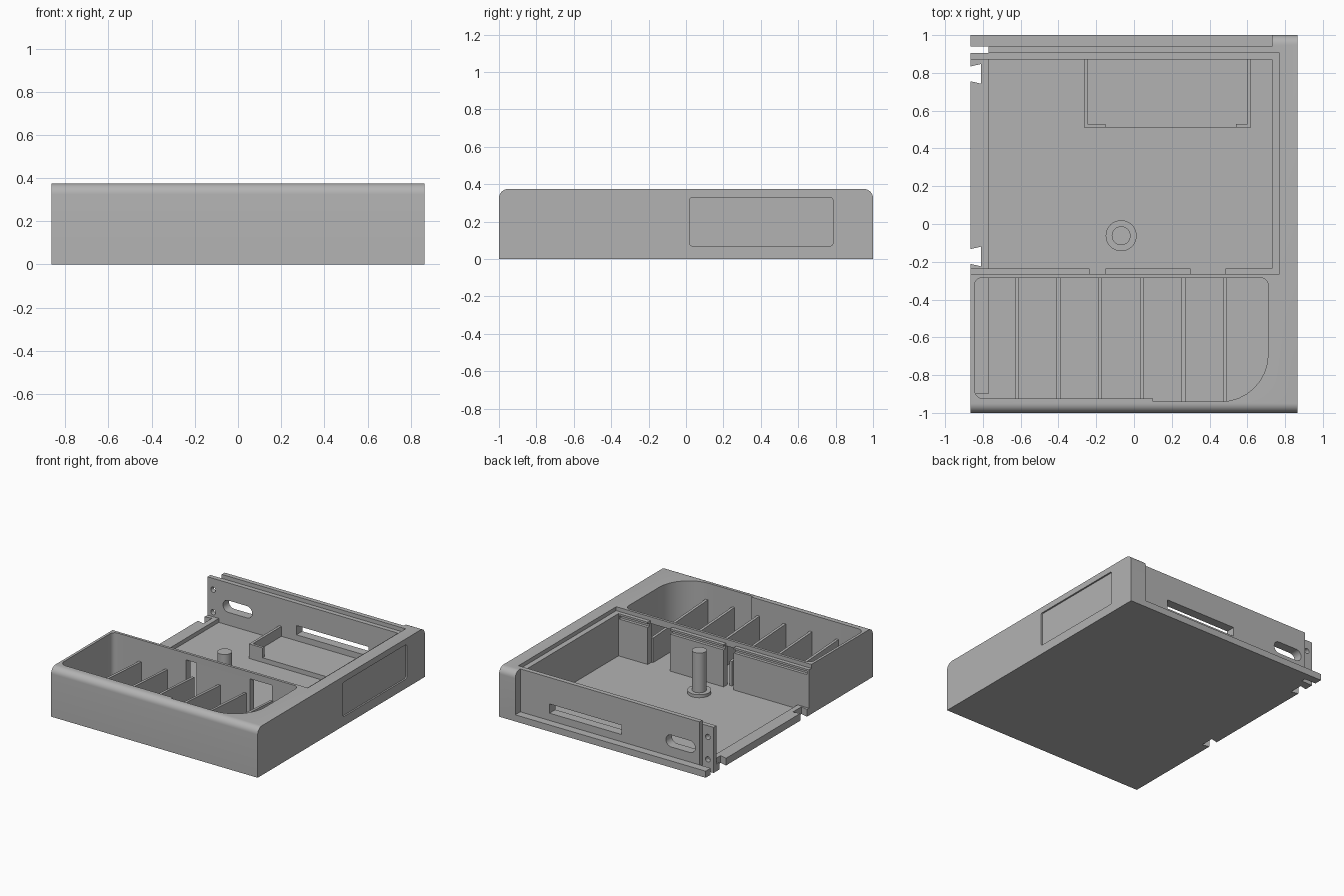
import bpy, bmesh, math
from mathutils import Vector

cube = bpy.data.objects.get("Cube")
if cube:
    bpy.data.objects.remove(cube)

grey = bpy.data.materials.new("plain grey")
grey.use_nodes = True
grey.diffuse_color = (0.45, 0.45, 0.45, 1)
grey.node_tree.nodes["Principled BSDF"].inputs["Base Color"].default_value = (0.45, 0.45, 0.45, 1)


def rounded(corners, steps=8):
    """Outline from (a, b, radius) corners, each radius drawn as a fillet."""
    out = []
    for i, (a, b, r) in enumerate(corners):
        p = Vector((a, b))
        if r == 0:
            out.append(p)
            continue
        u = (Vector(corners[i - 1][:2]) - p).normalized()
        v = (Vector(corners[(i + 1) % len(corners)][:2]) - p).normalized()
        centre = p + (u + v) * r
        for k in range(steps + 1):
            t = k / steps * math.pi / 2
            out.append(centre - v * r * math.cos(t) - u * r * math.sin(t))
    return out


def rect(a0, a1, b0, b1, r=0):
    return rounded([(a0, b0, r), (a1, b0, r), (a1, b1, r), (a0, b1, r)])


def circle(a, b, r, n=32):
    return [Vector((a + r * math.cos(i * math.tau / n), b + r * math.sin(i * math.tau / n)))
            for i in range(n)]


def prism(name, outline, axis, lo, hi):
    """Extrude a flat outline along an axis from lo to hi."""
    place = {"x": lambda p, h: (h, p[0], p[1]),
             "y": lambda p, h: (p[0], h, p[1]),
             "z": lambda p, h: (p[0], p[1], h)}[axis]
    bm = bmesh.new()
    low = [bm.verts.new(place(p, lo)) for p in outline]
    high = [bm.verts.new(place(p, hi)) for p in outline]
    bm.faces.new(low)
    bm.faces.new(high)
    n = len(outline)
    for i in range(n):
        j = (i + 1) % n
        bm.faces.new((low[i], low[j], high[j], high[i]))
    bmesh.ops.recalc_face_normals(bm, faces=bm.faces)
    mesh = bpy.data.meshes.new(name)
    bm.to_mesh(mesh)
    bm.free()
    mesh.materials.append(grey)
    obj = bpy.data.objects.new(name, mesh)
    bpy.context.collection.objects.link(obj)
    return obj


def box(name, x0, x1, y0, y1, z0, z1):
    return prism(name, rect(x0, x1, y0, y1), "z", z0, z1)


def activate(obj):
    bpy.ops.object.select_all(action="DESELECT")
    obj.select_set(True)
    bpy.context.view_layer.objects.active = obj


def cut(obj, cutter):
    cutter.hide_render = True
    mod = obj.modifiers.new("cut", "BOOLEAN")
    mod.operation = "DIFFERENCE"
    mod.solver = "EXACT"
    mod.object = cutter
    activate(obj)
    bpy.ops.object.modifier_apply(modifier=mod.name)
    bpy.data.objects.remove(cutter)


W, H, FLOOR, LIP, RIM = 0.865, 0.375, 0.025, 0.055, 0.345

# Case body with rounded front and back top edges
body = prism("case_body", rounded([(-1, 0, 0), (1, 0, 0), (1, H, 0.05), (-1, H, 0.05)]), "x", -W, W)

# Main bay, its sunken floor and the rebate for a lid
cut(body, box("bay", -1, 0.73, -0.235, 0.87, LIP, 1))
cut(body, box("bay_floor", -0.77, 0.73, -0.235, 0.87, FLOOR, 0.2))
cut(body, box("lid_rebate", -1, 0.77, -0.265, 0.905, RIM, 1))

# Rear step and the slot beside the screw flange
cut(body, box("rear_step", -1, 0.73, 0.94, 1.1, 0.05, 1))
cut(body, box("flange_slot", -1, -0.77, 0.905, 0.94, -0.1, 1))

# Front compartment with one large rounded corner
tray = rounded([(-0.845, -0.925, 0.05), (0.10, -0.925, 0), (0.10, -0.94, 0),
                (0.71, -0.94, 0.25), (0.71, -0.285, 0.04), (-0.845, -0.285, 0.04)])
cut(body, prism("tray", tray, "z", FLOOR, 1))

# Openings and lid grooves in the partition
for x0, x1 in ((-0.235, -0.15), (0.30, 0.485)):
    cut(body, box("opening", x0, x1, -0.3, -0.2, FLOOR, 0.325))
    cut(body, box("opening_front", x0, x1, -0.265, -0.2, FLOOR, 1))
cut(body, box("groove", -0.85, 0.725, -0.258, -0.2, 0.305, 0.33))

# Dovetail notches in the open side
for y in (0.795, -0.172):
    notch = [(-W - 0.01, y - 0.037), (-0.81, y - 0.052), (-0.81, y + 0.052), (-W - 0.01, y + 0.037)]
    cut(body, prism("notch", notch, "z", -0.1, 0.2))

# Rear wall slot, oval port and screw holes
cut(body, prism("slot", rect(-0.12, 0.485, 0.105, 0.175), "y", 0.8, 0.97))
cut(body, prism("port", rect(-0.735, -0.49, 0.122, 0.212, 0.0449), "y", 0.8, 0.97))
for z in (0.26, 0.09):
    cut(body, prism("screw_hole", circle(-0.817, z, 0.02), "y", 0.85, 0.92))

# Shallow label recess on the closed side
cut(body, prism("recess", rect(0.02, 0.785, 0.07, 0.33, 0.015), "x", W - 0.012, 1))
activate(body)
bpy.ops.object.shade_smooth_by_angle(angle=math.radians(30))

# Raised strip at the end of the compartment floor
box("tray_end_strip", -0.85, -0.77, -0.9, -0.28, 0.01, LIP)

# Compartment dividers, slightly taller at the front
for i in range(6):
    x = -0.62 + i * 0.2205
    side = [(-0.945, 0.01), (-0.28, 0.01), (-0.28, 0.21), (-0.945, 0.25)]
    prism(f"divider_{i + 1}", side, "x", x - 0.01, x + 0.01)

# Holder against the rear wall
box("holder_base", -0.255, 0.61, 0.51, 0.875, 0.01, 0.06)
for name, x0, x1, f0, f1 in (("right", -0.265, -0.245, -0.265, -0.15),
                             ("left", 0.60, 0.62, 0.54, 0.62)):
    box(f"holder_wall_{name}", x0, x1, 0.51, 0.875, 0.01, 0.135)
    box(f"holder_flange_{name}", f0, f1, 0.51, 0.53, 0.01, 0.135)

# Post with its collar
for name, r, top in (("post_collar", 0.082, 0.048), ("post", 0.05, 0.348)):
    post = prism(name, circle(-0.068, -0.062, r), "z", 0.01, top)
    activate(post)
    bpy.ops.object.shade_smooth_by_angle(angle=math.radians(30))
